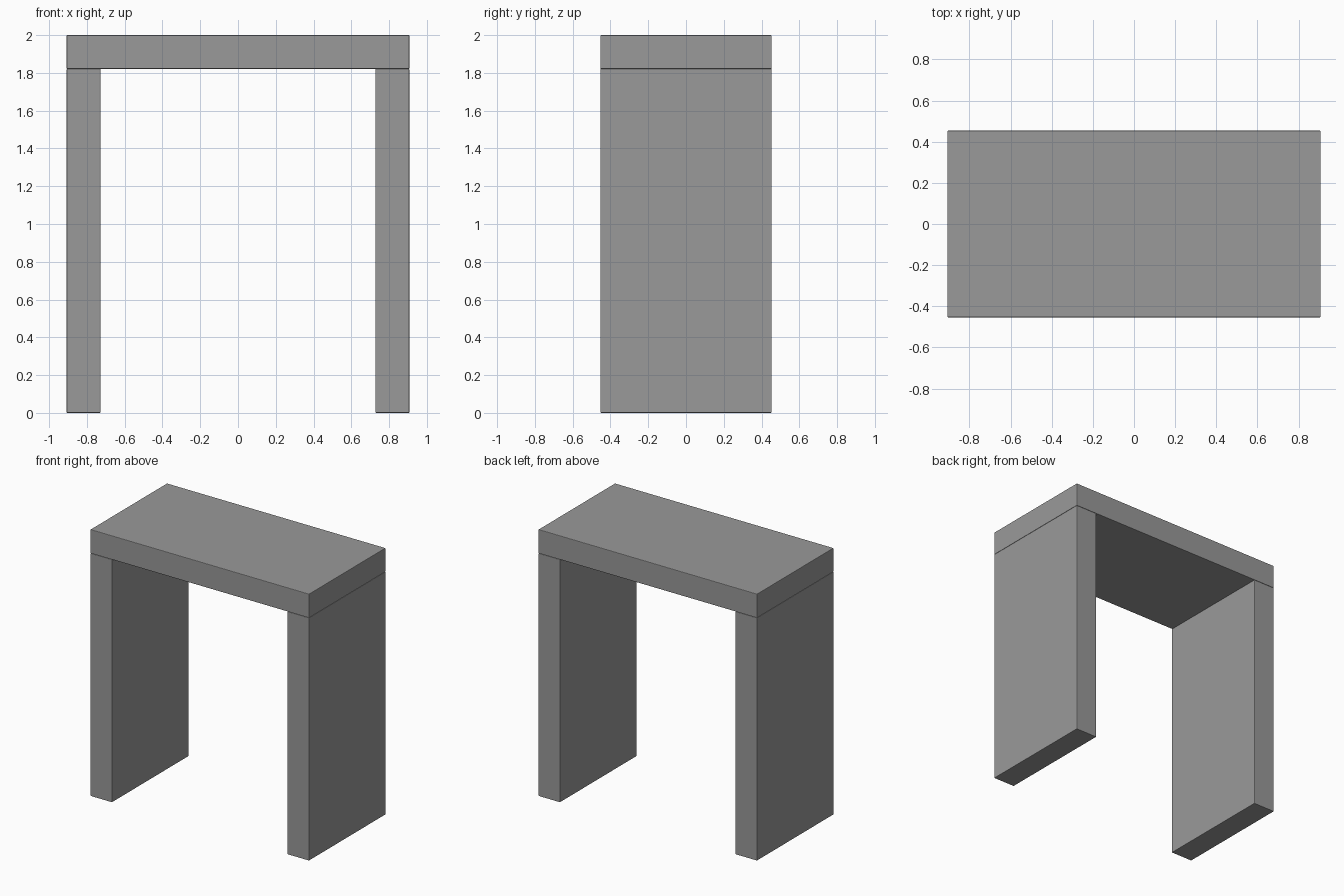
import bpy

if "Cube" in bpy.data.objects:
    bpy.data.objects.remove(bpy.data.objects["Cube"])

WIDTH, DEPTH, HEIGHT = 1.814, 0.907, 2.0
THICK = 0.179
BEVEL = 0.004

# Dark grey finish
grey = bpy.data.materials.new("dark_grey")
grey.diffuse_color = (0.32, 0.32, 0.32, 1)
grey.use_nodes = True
grey.node_tree.nodes["Principled BSDF"].inputs["Base Color"].default_value = grey.diffuse_color


def box(name, size, centre):
    bpy.ops.mesh.primitive_cube_add(size=1, location=centre)
    ob = bpy.context.object
    ob.name = name
    ob.scale = size
    bpy.ops.object.transform_apply(location=False, rotation=False, scale=True)
    ob.data.materials.append(grey)
    # Fine eased edges, which leave a thin seam between the parts
    bevel = ob.modifiers.new("eased_edges", 'BEVEL')
    bevel.width = BEVEL
    bevel.segments = 2
    return ob


# Top slab
box("top_slab", (WIDTH, DEPTH, THICK), (0, 0, HEIGHT - THICK / 2))

# Two panel legs, flush with the slab ends
leg_height = HEIGHT - THICK
for side, sign in (("left", -1), ("right", 1)):
    box(f"{side}_panel_leg", (THICK, DEPTH, leg_height),
        (sign * (WIDTH - THICK) / 2, 0, leg_height / 2))
